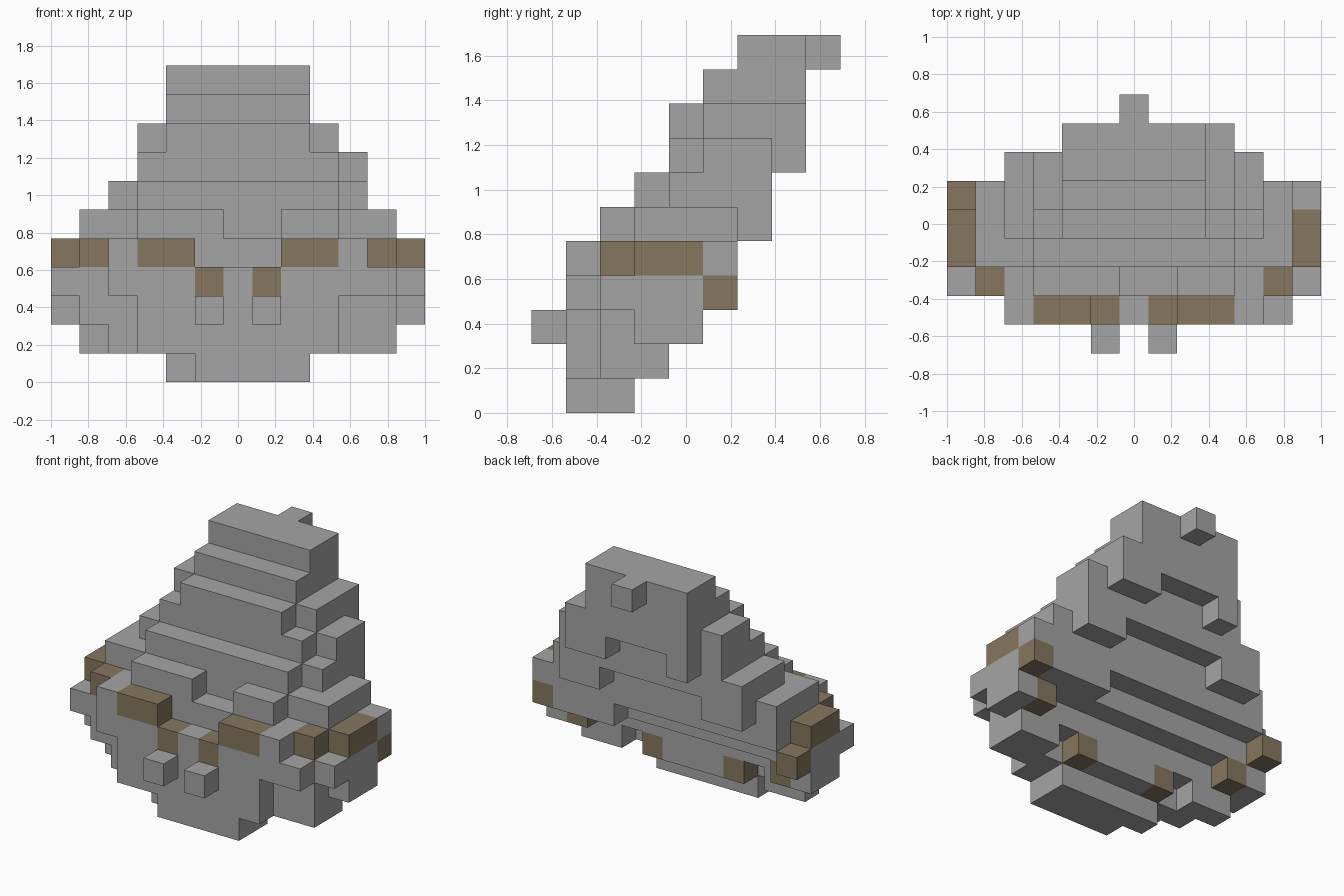
import bpy, bmesh, math
from mathutils import Vector

cube = bpy.data.objects.get("Cube")
if cube:
    bpy.data.objects.remove(cube, do_unlink=True)

U = 2 / 13                              # edge of one block
ORIGIN = Vector((-6.5, -4.5, 0))        # grid corner, in blocks


def material(name, rgb):
    m = bpy.data.materials.new(name)
    m.use_nodes = True
    m.diffuse_color = (*rgb, 1)
    bsdf = next(n for n in m.node_tree.nodes if n.type == 'BSDF_PRINCIPLED')
    bsdf.inputs["Base Color"].default_value = (*rgb, 1)
    return m


GREY = material("stone_grey", (0.376, 0.376, 0.376))
BROWN = material("earth_brown", (0.238, 0.184, 0.114))

owner = {}                              # block position -> part name


def fill(part, z0, z1, x0, x1, y0, y1, mirror=False):
    """Fill a box of blocks, optionally mirrored left to right."""
    for x in range(x0, x1):
        for y in range(y0, y1):
            for z in range(z0, z1):
                owner[x, y, z] = part
                if mirror:
                    owner[12 - x, y, z] = part


# Foot
fill("foot", 0, 1, 4, 9, 2, 3)
fill("foot", 0, 1, 5, 9, 1, 3)

# Lower body: narrow bottom tier, then a wider one
fill("lower_body", 1, 2, 3, 10, 1, 3)
fill("lower_body", 1, 2, 4, 9, 3, 4)
fill("lower_body", 1, 2, 10, 11, 2, 4, True)
fill("lower_body", 1, 2, 11, 12, 2, 4)
fill("lower_body", 1, 2, 1, 2, 3, 4)
fill("lower_body", 2, 3, 3, 10, 1, 4)
fill("lower_body", 2, 3, 10, 11, 2, 4, True)
fill("lower_body", 2, 3, 11, 12, 2, 5, True)
fill("lower_body", 2, 3, 12, 13, 3, 5, True)

# Middle body: the widest tiers
fill("middle_body", 3, 4, 2, 11, 1, 5)
fill("middle_body", 3, 4, 11, 12, 2, 5, True)
fill("middle_body", 3, 4, 12, 13, 2, 6, True)
fill("middle_body", 3, 4, 11, 12, 1, 2)
fill("middle_body", 3, 4, 9, 12, 5, 6)
fill("middle_body", 4, 5, 1, 12, 2, 6)
fill("middle_body", 4, 5, 8, 11, 1, 2, True)
fill("middle_body", 4, 5, 12, 13, 3, 5, True)
fill("middle_body", 4, 5, 12, 13, 5, 6)

# Shoulders with two front ledges
fill("shoulders", 5, 6, 1, 12, 3, 6)
fill("shoulders", 5, 6, 3, 6, 2, 3)
fill("shoulders", 5, 6, 8, 10, 2, 3)
fill("shoulders", 5, 6, 9, 11, 6, 7, True)
fill("shoulders", 6, 7, 3, 10, 3, 4)
fill("shoulders", 6, 7, 2, 11, 4, 7)

# Upper body
fill("upper_body", 7, 8, 3, 10, 4, 7)
fill("upper_body", 7, 8, 10, 11, 5, 7)
fill("upper_body", 7, 8, 4, 5, 7, 8)
fill("upper_body", 7, 8, 8, 10, 7, 8)
fill("upper_body", 8, 9, 4, 9, 4, 8)
fill("upper_body", 8, 9, 3, 4, 5, 7)
fill("upper_body", 8, 9, 9, 10, 5, 8)

# Crown and its rear knob
fill("crown", 9, 10, 4, 9, 5, 8)
fill("crown", 10, 11, 4, 9, 6, 8)
fill("rear_knob", 10, 11, 6, 7, 8, 9)

# Front pegs
fill("front_pegs", 2, 3, 7, 8, 0, 1, True)

# Brown band running around the body and dipping at front and back
for x, y, z in [(12, 3, 4), (12, 4, 4), (11, 2, 4), (9, 1, 4), (8, 1, 4),
                (7, 1, 3), (12, 5, 3), (11, 4, 2), (8, 3, 1)]:
    fill("brown_band", z, z + 1, x, x + 1, y, y + 1, True)


def build(part, mat):
    """Make the outer faces of one part and merge the flat areas."""
    bm = bmesh.new()
    for cell in [c for c, p in owner.items() if p == part]:
        centre = Vector(cell) + Vector((0.5, 0.5, 0.5))
        for axis in range(3):
            for sign in (-1, 1):
                n = Vector((0, 0, 0))
                n[axis] = sign
                if tuple(int(a + b) for a, b in zip(cell, n)) in owner:
                    continue
                s = Vector((0, 0, 0))
                s[(axis + 1) % 3] = 0.5
                t = n.cross(s)
                corners = (-s - t, s - t, s + t, t - s)
                bm.faces.new([bm.verts.new((centre + n / 2 + c + ORIGIN) * U)
                              for c in corners])
    bmesh.ops.remove_doubles(bm, verts=bm.verts, dist=0.001)
    bmesh.ops.dissolve_limit(bm, angle_limit=math.radians(1),
                             verts=bm.verts, edges=bm.edges)
    mesh = bpy.data.meshes.new(part)
    bm.to_mesh(mesh)
    bm.free()
    mesh.materials.append(mat)
    obj = bpy.data.objects.new(part, mesh)
    bpy.context.collection.objects.link(obj)


for part in sorted(set(owner.values())):
    build(part, BROWN if part == "brown_band" else GREY)
